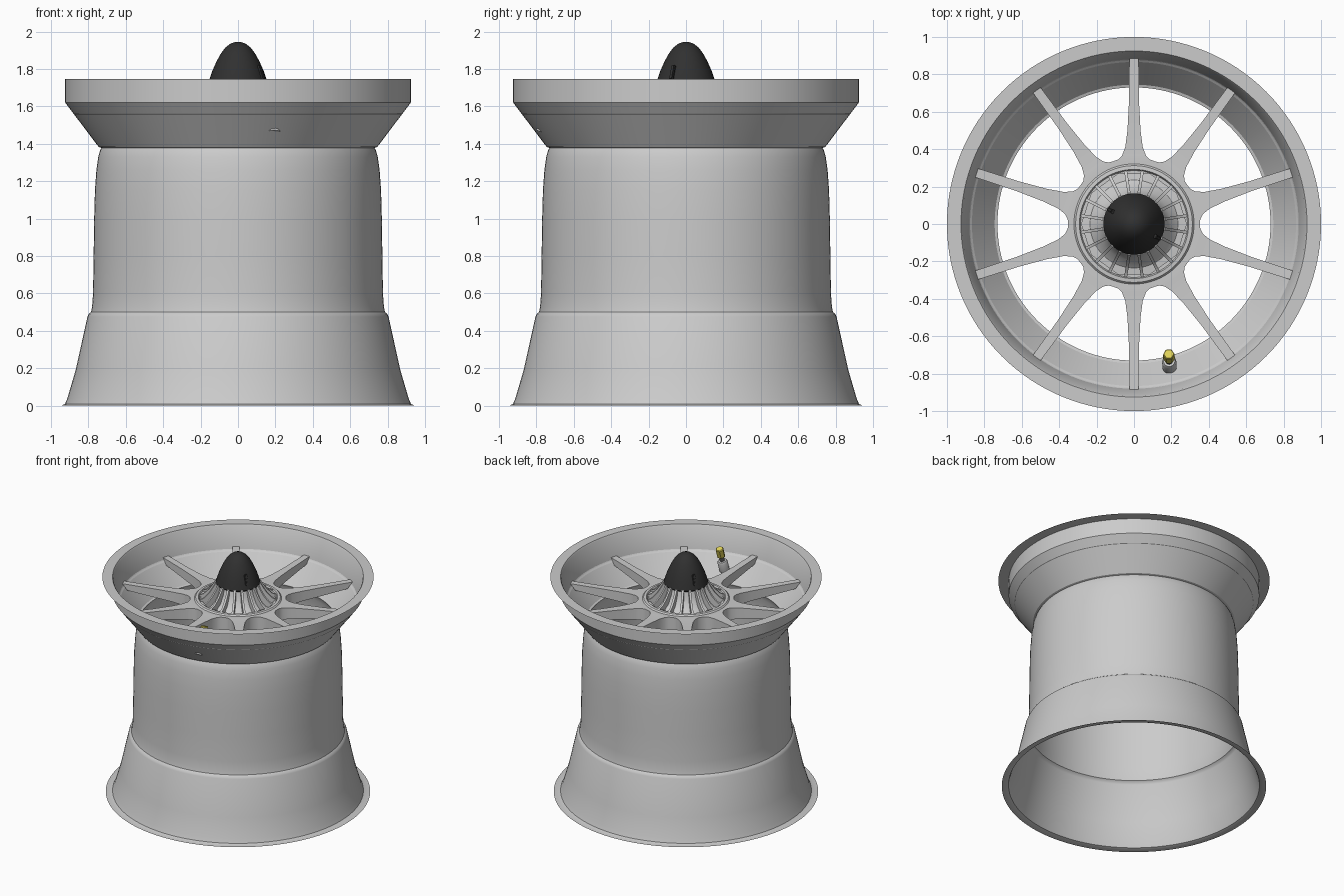
import bpy, bmesh
from math import sin, cos, pi, radians, atan2
from mathutils import Vector, Matrix

if "Cube" in bpy.data.objects:
    bpy.data.objects.remove(bpy.data.objects["Cube"])


def finish(name, bm, color=None, angle=30, closed=True):
    bmesh.ops.remove_doubles(bm, verts=bm.verts, dist=0.0005)
    if closed:
        bmesh.ops.recalc_face_normals(bm, faces=bm.faces)
    me = bpy.data.meshes.new(name)
    bm.to_mesh(me)
    bm.free()
    ob = bpy.data.objects.new(name, me)
    bpy.context.collection.objects.link(ob)
    if color:
        mat = bpy.data.materials.new(name + "_mat")
        mat.diffuse_color = color
        mat.use_nodes = True
        mat.node_tree.nodes["Principled BSDF"].inputs["Base Color"].default_value = mat.diffuse_color
        me.materials.append(mat)
    bpy.ops.object.select_all(action='DESELECT')
    ob.select_set(True)
    bpy.context.view_layer.objects.active = ob
    if angle:
        bpy.ops.object.shade_smooth_by_angle(angle=radians(angle))
    return ob


def lathe(name, profile, n=128, color=None, angle=30, matrix=None):
    """Revolve (radius, z) points about z; profile runs bottom to top for outward normals."""
    bm = bmesh.new()
    rings = [[bm.verts.new((r * cos(2 * pi * i / n), r * sin(2 * pi * i / n), z))
              for i in range(n)] for r, z in profile]
    for a, b in zip(rings, rings[1:]):
        for i in range(n):
            j = (i + 1) % n
            bm.faces.new((a[i], a[j], b[j], b[i]))
    if matrix:
        bm.transform(matrix)
    return finish(name, bm, color, angle, closed=False)


# Outer rim: lower flange, barrel, neck, front cone, front wall, flat front flange
lathe("rim_barrel", [
    (0.975, 0.0), (0.945, 0.001), (0.925, 0.008), (0.912, 0.04), (0.868, 0.19),
    (0.805, 0.475), (0.798, 0.49), (0.786, 0.50), (0.780, 0.53), (0.775, 0.60),
    (0.772, 0.80), (0.769, 1.0), (0.765, 1.15), (0.757, 1.26), (0.747, 1.33),
    (0.737, 1.365), (0.730, 1.378), (0.745, 1.383), (0.924, 1.62),
    (0.924, 1.743), (1.0, 1.744)])

# Inner front lip wall, sloping down to the spoke seat
lathe("inner_lip", [(0.866, 1.548), (0.880, 1.56), (0.918, 1.735), (0.925, 1.745), (1.0, 1.745)])

# Ten spokes: (distance along, half width, top z, bottom z)
stations = [(0.336, 0.109, 1.572, 1.47), (0.345, 0.085, 1.572, 1.47),
            (0.366, 0.064, 1.571, 1.475), (0.41, 0.047, 1.57, 1.48),
            (0.50, 0.035, 1.57, 1.49), (0.65, 0.027, 1.573, 1.505),
            (0.885, 0.025, 1.58, 1.53)]
bm = bmesh.new()
h = pi / 10
for k in range(10):
    a = pi / 2 + k * pi / 5

    def P(x, y, z):
        return bm.verts.new((x * cos(a) - y * sin(a), x * sin(a) + y * cos(a), z))

    rows = [[P(0.28 * cos(h), w, z) for w, z in
             ((0.28 * sin(h), 1.572), (-0.28 * sin(h), 1.572),
              (-0.28 * sin(h), 1.46), (0.28 * sin(h), 1.46))]]
    for d, w, zt, zb in stations:
        e = d - 0.04 if d > 0.8 else d
        rows.append([P(d, w, zt), P(d, -w, zt), P(e, -w, zb), P(e, w, zb)])
    for i, (r0, r1) in enumerate(zip(rows, rows[1:])):
        for s in range(4):
            if i == 0 and s in (1, 3):
                continue            # shared between neighbouring spokes
            t = (s + 1) % 4
            bm.faces.new((r0[s], r0[t], r1[t], r1[s]))
    bm.faces.new(rows[-1])
finish("spokes", bm, angle=35)

# Hub: mounting pad, raised ring, recess and central cone
lathe("hub", [(0.0, 1.45), (0.285, 1.45), (0.31, 1.465), (0.325, 1.568), (0.312, 1.582),
              (0.292, 1.584), (0.286, 1.575), (0.280, 1.55), (0.235, 1.555),
              (0.195, 1.59), (0.165, 1.65), (0.152, 1.71), (0.0, 1.71)], n=96)

# Radial hub ribs with a concave upper edge
top = [(0.288, 1.58), (0.255, 1.595), (0.215, 1.635), (0.185, 1.68), (0.168, 1.71)]
low = [(0.288, 1.55), (0.24, 1.55), (0.19, 1.58), (0.16, 1.64), (0.14, 1.71)]
bm = bmesh.new()
n_ribs = 20
for k in range(n_ribs):
    a = 2 * pi * (k + 0.5) / n_ribs
    u, v = Vector((cos(a), sin(a), 0)), Vector((-sin(a), cos(a), 0))
    rows = []
    for (rt, zt), (rl, zl) in zip(top, low):
        rows.append([bm.verts.new(u * r + v * s + Vector((0, 0, z))) for r, z, s in
                     ((rt, zt, 0.008), (rt, zt, -0.008), (rl, zl, -0.008), (rl, zl, 0.008))])
    for r0, r1 in zip(rows, rows[1:]):
        for s in range(4):
            t = (s + 1) % 4
            bm.faces.new((r0[s], r0[t], r1[t], r1[s]))
    bm.faces.new(rows[0])
    bm.faces.new(rows[-1])
finish("hub_ribs", bm)

# Dark bullet-shaped centre cap
DARK = (0.03, 0.03, 0.03, 1)
lathe("center_cap", [(0.0, 1.695), (0.155, 1.695), (0.164, 1.705), (0.152, 1.745), (0.137, 1.79),
                     (0.115, 1.84), (0.09, 1.885), (0.065, 1.917), (0.04, 1.935),
                     (0.018, 1.943), (0.0, 1.945)], n=64, color=DARK)

# Two small lugs on opposite sides of the cap
bm = bmesh.new()
for deg in (150, -30):
    m = (Matrix.Rotation(radians(deg), 4, 'Z') @ Matrix.Translation((0.143, 0, 1.78))
         @ Matrix.Rotation(-0.33, 4, 'Y') @ Matrix.Diagonal((0.022, 0.022, 0.085, 1)))
    bmesh.ops.create_cube(bm, size=1, matrix=m)
bmesh.ops.bevel(bm, geom=bm.edges[:], offset=0.005, segments=2, affect='EDGES')
finish("cap_lugs", bm, DARK)

# Tyre valve: grey base, stem and hexagonal gold cap, leaning inward
base, tip = Vector((0.19, -0.765, 1.46)), Vector((0.186, -0.695, 1.66))
axis = tip - base
L = axis.length
M = Matrix.Translation(base) @ axis.to_track_quat('Z', 'Y').to_matrix().to_4x4()
lathe("valve_base", [(0, 0), (0.038, 0), (0.038, 0.08), (0.03, 0.095), (0, 0.095)], n=32, matrix=M)
lathe("valve_stem", [(0.018, 0.08), (0.018, L - 0.06)], n=24, color=(0.15, 0.15, 0.15, 1), matrix=M)
lathe("valve_cap", [(0, L - 0.075), (0.031, L - 0.075), (0.031, L - 0.006), (0.026, L), (0, L)],
      n=6, color=(0.75, 0.65, 0.1, 1), angle=0, matrix=M)
